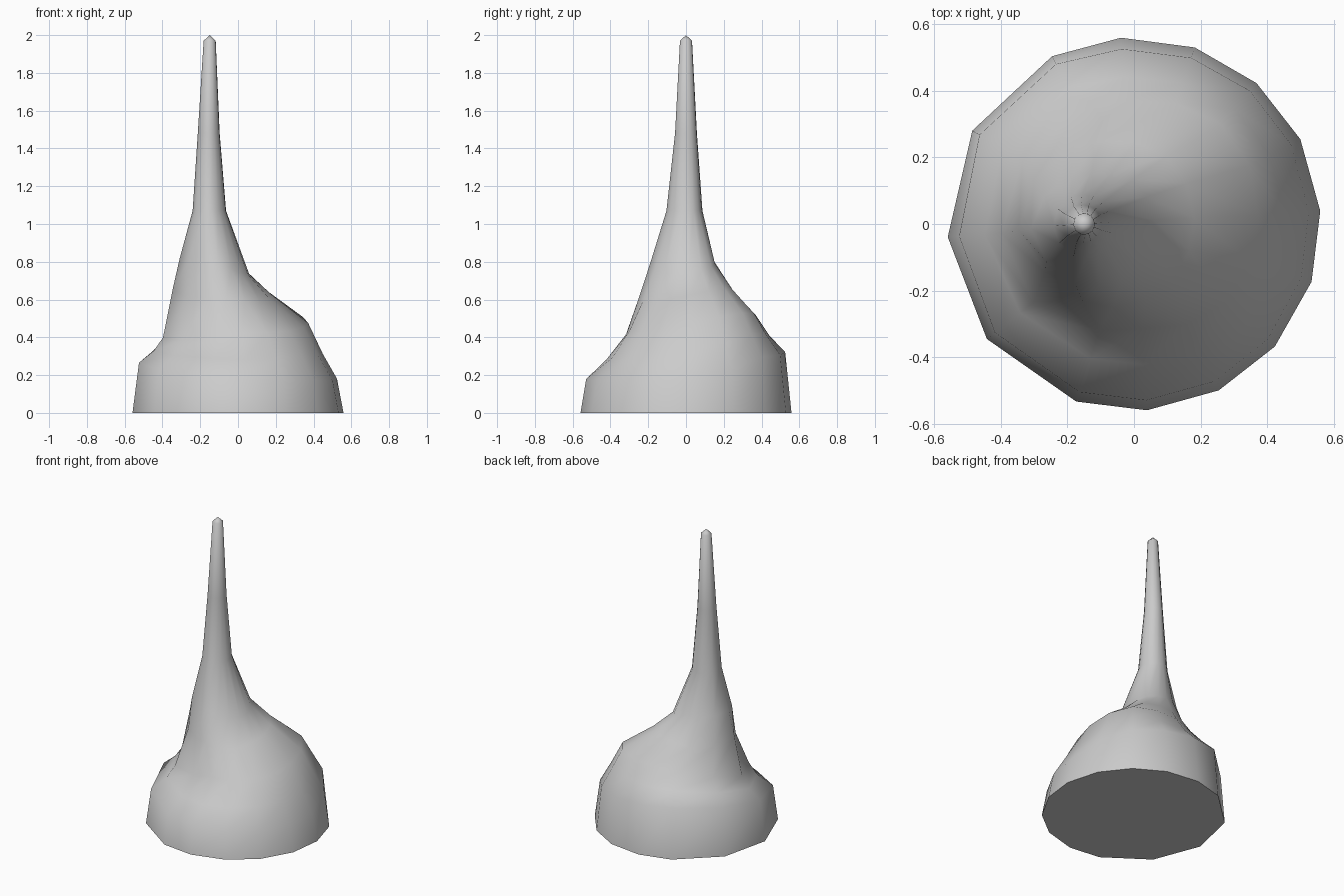
import bpy, bmesh, math

if "Cube" in bpy.data.objects:
    bpy.data.objects.remove(bpy.data.objects["Cube"])

# Uneven base outline: corner directions in degrees
ANGLES = [4, 27, 49, 71, 94, 116, 150, 184, 218, 252, 274, 297, 319, 342]

# Rings from the ground up: (centre x, radii, heights), each sampled every 45 degrees
# in the order E, NE, N, NW, W, SW, S, SE
RINGS = [
    (0.0, [.56] * 8, [0.0] * 8),
    (0.0, [.525, .53, .525, .54, .525, .53, .53, .53],
          [.17, .29, .32, .34, .27, .22, .18, .17]),
    (0.0, [.45, .46, .44, .46, .45, .43, .42, .45],
          [.30, .42, .41, .41, .33, .30, .28, .30]),
    (0.0, [.37, .40, .37, .38, .40, .38, .31, .36],
          [.47, .53, .52, .48, .40, .38, .42, .43]),
    (-.08, [.26, .27, .25, .25, .27, .23, .25, .26],
           [.62, .66, .65, .62, .66, .60, .61, .58]),
    (-.12, [.18, .18, .15, .16, .19, .18, .19, .18],
           [.73, .77, .80, .80, .82, .80, .80, .74]),
    (-.15, [.087, .087, .087, .09, .09, .095, .105, .09], [1.07] * 8),
    (-.155, [.058] * 8, [1.48] * 8),
    (-.15, [.032] * 8, [1.97] * 8),
]


def sample(values, degrees):
    """Blend the eight compass samples at any direction."""
    t = (degrees % 360) / 45
    i, f = int(t), t - int(t)
    return values[i % 8] * (1 - f) + values[(i + 1) % 8] * f


bm = bmesh.new()
loops = []
for cx, radii, heights in RINGS:
    loop = []
    for a in ANGLES:
        r, z = sample(radii, a), sample(heights, a)
        loop.append(bm.verts.new((cx + r * math.cos(math.radians(a)),
                                  r * math.sin(math.radians(a)), z)))
    loops.append(loop)

# Skin between the rings
n = len(ANGLES)
for low, high in zip(loops, loops[1:]):
    for i in range(n):
        j = (i + 1) % n
        bm.faces.new((low[i], low[j], high[j], high[i]))

# Flat underside and blunt tip
bm.faces.new(loops[0][::-1])
tip = bm.verts.new((-.15, 0, 2.0))
for i in range(n):
    bm.faces.new((loops[-1][i], loops[-1][(i + 1) % n], tip))
bmesh.ops.recalc_face_normals(bm, faces=bm.faces)

mesh = bpy.data.meshes.new("spire_mound")
bm.to_mesh(mesh)
bm.free()
spire = bpy.data.objects.new("spire_mound", mesh)
bpy.context.collection.objects.link(spire)
bpy.context.view_layer.objects.active = spire
spire.select_set(True)
bpy.ops.object.shade_smooth_by_angle(angle=math.radians(65))
